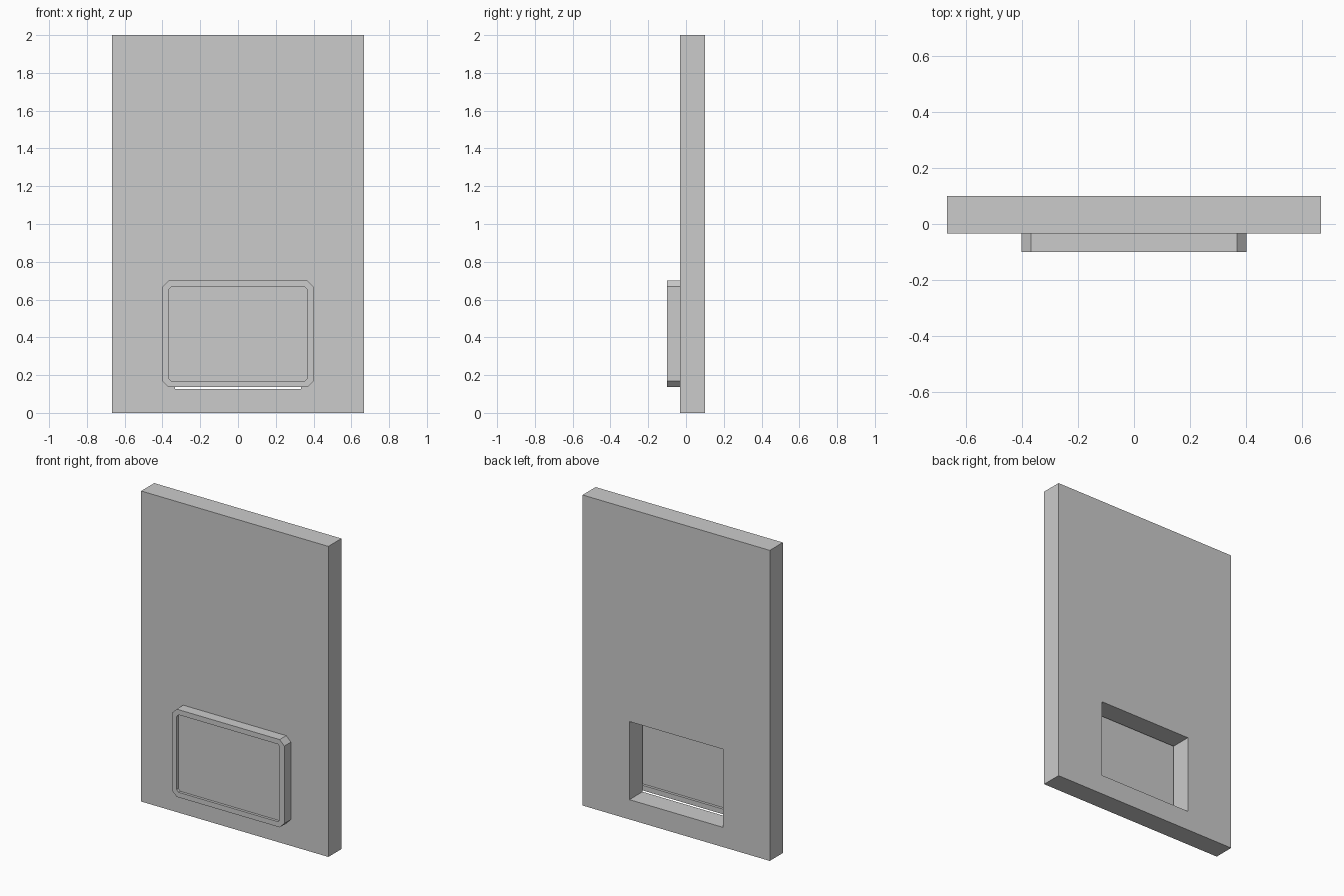
import bpy, bmesh

if "Cube" in bpy.data.objects:
    bpy.data.objects.remove(bpy.data.objects["Cube"])


def rect(half_w, z0, z1, c=0.0):
    """Rectangle in the XZ plane, with chamfered corners when c > 0."""
    if c == 0:
        return [(-half_w, z0), (half_w, z0), (half_w, z1), (-half_w, z1)]
    w = half_w
    return [(-w + c, z0), (w - c, z0), (w, z0 + c), (w, z1 - c),
            (w - c, z1), (-w + c, z1), (-w, z1 - c), (-w, z0 + c)]


def extrude_profile(name, outer, y0, y1, inner=None):
    """Extrude a profile along Y; an inner profile of equal count makes it a ring."""
    bm = bmesh.new()

    def loops(profile):
        return [[bm.verts.new((x, y, z)) for x, z in profile] for y in (y0, y1)]

    def bridge(a, b):
        n = len(a)
        for i in range(n):
            j = (i + 1) % n
            bm.faces.new((a[i], a[j], b[j], b[i]))

    front, back = loops(outer)
    bridge(front, back)
    if inner:
        in_front, in_back = loops(inner)
        bridge(in_front, in_back)
        bridge(front, in_front)
        bridge(back, in_back)
    else:
        bm.faces.new(front)
        bm.faces.new(back)
    bmesh.ops.recalc_face_normals(bm, faces=bm.faces)
    mesh = bpy.data.meshes.new(name)
    bm.to_mesh(mesh)
    bm.free()
    obj = bpy.data.objects.new(name, mesh)
    bpy.context.collection.objects.link(obj)
    return obj


# Wall slab with a rectangular opening
extrude_profile("wall_slab", rect(0.667, 0, 2), -0.033, 0.1,
                inner=rect(0.333, 0.127, 0.63))

# Chamfered frame mounted over the opening
inner_outline = rect(0.367, 0.169, 0.668, 0.014)
extrude_profile("flap_frame", rect(0.4, 0.136, 0.701, 0.033), -0.1, -0.033,
                inner=inner_outline)

# Flap panel recessed inside the frame
extrude_profile("flap_panel", inner_outline, -0.083, -0.05)
